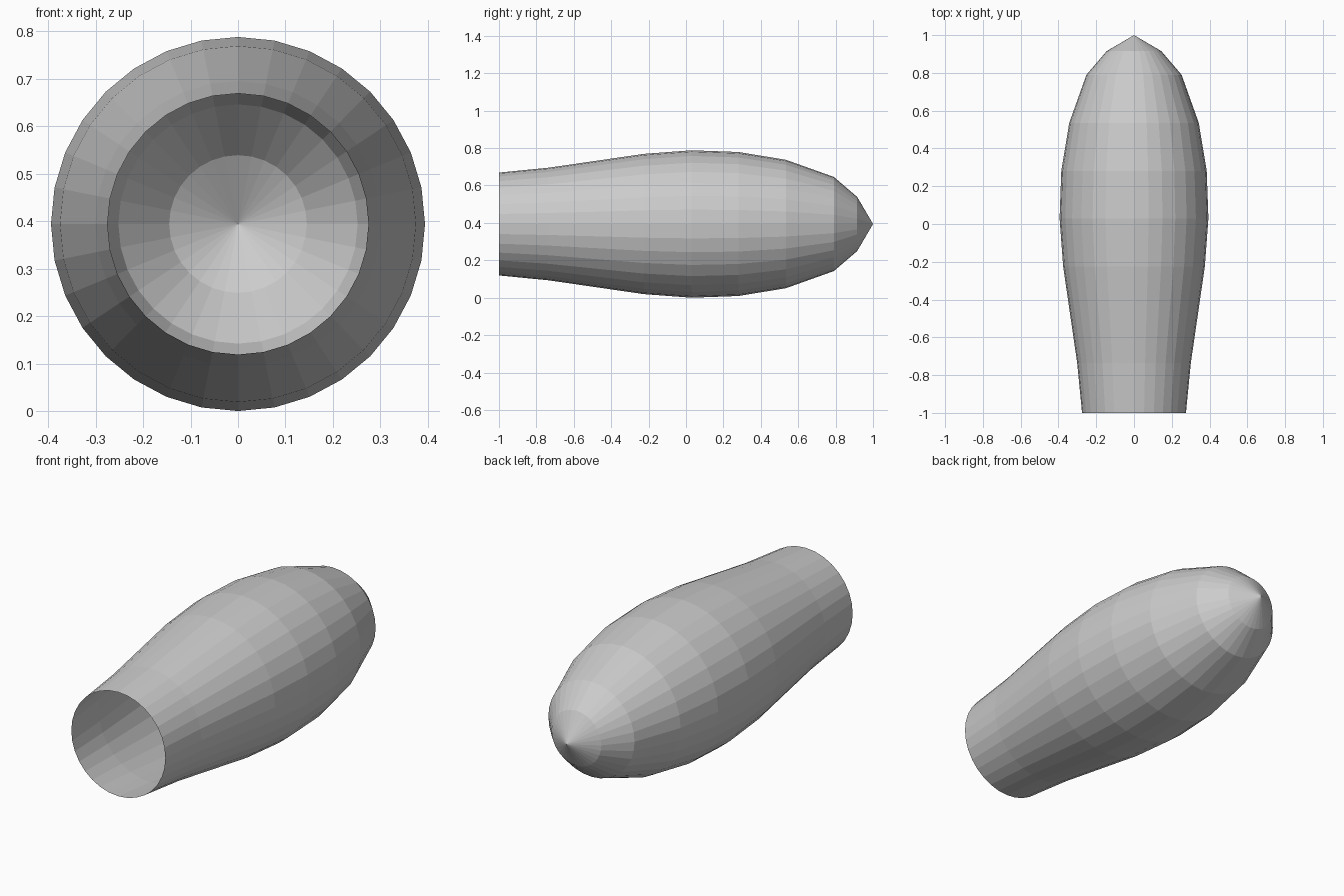
import bpy, bmesh
from math import sin, cos, pi

if "Cube" in bpy.data.objects:
    bpy.data.objects.remove(bpy.data.objects["Cube"])

SIDES = 32
CENTRE_Z = 0.394

# Profile of the hollow shell: (position along y, radius), open front to back ring
PROFILE = [(-1.0, 0.275), (-0.735, 0.301), (-0.48, 0.338), (-0.225, 0.375),
           (0.03, 0.394), (0.28, 0.385), (0.535, 0.343), (0.79, 0.252),
           (0.915, 0.145)]

bm = bmesh.new()
rings = [[bm.verts.new((r * cos(2 * pi * i / SIDES), y,
                        CENTRE_Z + r * sin(2 * pi * i / SIDES)))
          for i in range(SIDES)] for y, r in PROFILE]
tip = bm.verts.new((0, 1, CENTRE_Z))

# Side walls
for a, b in zip(rings, rings[1:]):
    for i in range(SIDES):
        j = (i + 1) % SIDES
        bm.faces.new((a[i], b[i], b[j], a[j]))

# Pointed nose
last = rings[-1]
for i in range(SIDES):
    bm.faces.new((last[i], tip, last[(i + 1) % SIDES]))

# Outward-facing normals
bm.normal_update()
f = bm.faces[:][0]
c = f.calc_center_median()
if f.normal.x * c.x + f.normal.z * (c.z - CENTRE_Z) < 0:
    bmesh.ops.reverse_faces(bm, faces=bm.faces[:])

mesh = bpy.data.meshes.new("bullet_shell")
bm.to_mesh(mesh)
bm.free()
bpy.context.collection.objects.link(bpy.data.objects.new("bullet_shell", mesh))
